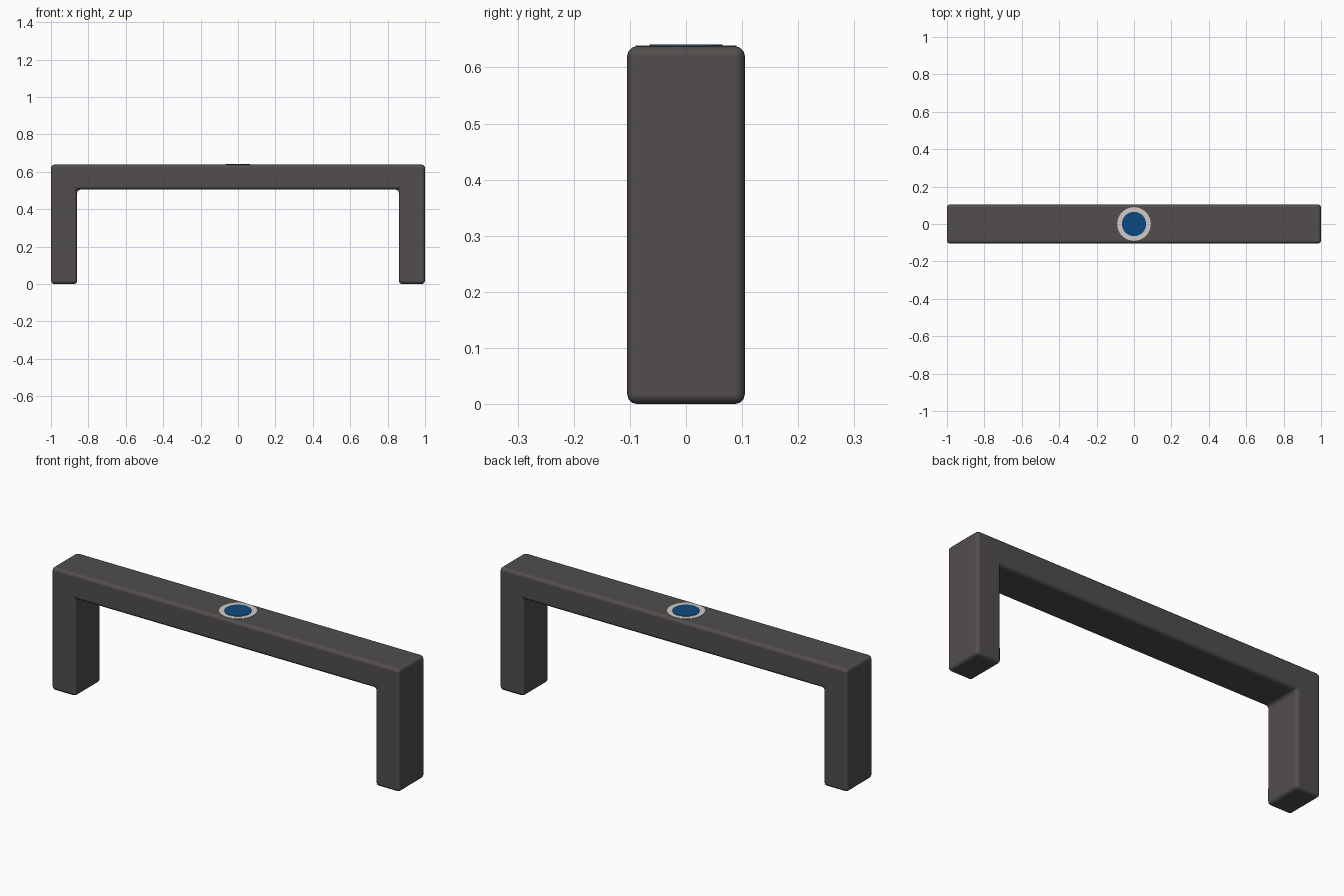
import bpy, bmesh

if "Cube" in bpy.data.objects:
    bpy.data.objects.remove(bpy.data.objects["Cube"])


def material(name, color):
    m = bpy.data.materials.new(name)
    m.diffuse_color = (*color, 1)
    m.use_nodes = True
    m.node_tree.nodes["Principled BSDF"].inputs["Base Color"].default_value = m.diffuse_color
    return m


charcoal = material("charcoal", (0.083, 0.076, 0.073))
silver = material("silver", (0.62, 0.60, 0.57))
blue = material("blue", (0.004, 0.068, 0.21))

HALF_DEPTH, TOP = 0.105, 0.638

# Handle: U-shaped profile extruded along y, all edges rounded
outline = [(-1, 0), (-0.86, 0), (-0.86, 0.505), (0.86, 0.505),
           (0.86, 0), (1, 0), (1, TOP), (-1, TOP)]
bm = bmesh.new()
front = bm.faces.new([bm.verts.new((x, -HALF_DEPTH, z)) for x, z in outline])
ext = bmesh.ops.extrude_face_region(bm, geom=[front], use_keep_orig=True)
verts = [g for g in ext["geom"] if isinstance(g, bmesh.types.BMVert)]
bmesh.ops.translate(bm, verts=verts, vec=(0, 2 * HALF_DEPTH, 0))
bmesh.ops.recalc_face_normals(bm, faces=bm.faces)
mesh = bpy.data.meshes.new("handle")
bm.to_mesh(mesh)
bm.free()
mesh.materials.append(charcoal)
handle = bpy.data.objects.new("handle", mesh)
bpy.context.collection.objects.link(handle)
for p in mesh.polygons:
    p.use_smooth = True
bevel = handle.modifiers.new("rounded_edges", "BEVEL")
bevel.width = 0.018
bevel.segments = 3
bevel.limit_method = "ANGLE"
bevel.harden_normals = True


# Round plates on the middle of the top face
def disc(name, radius, height, mat):
    bpy.ops.mesh.primitive_cylinder_add(vertices=32, radius=radius, depth=height,
                                        location=(0, 0, TOP + height / 2 - 0.0005))
    ob = bpy.context.object
    ob.name = name
    ob.data.materials.append(mat)
    bpy.ops.object.shade_smooth_by_angle()


disc("badge_rim", 0.09, 0.002, silver)
disc("badge_center", 0.065, 0.0035, blue)
